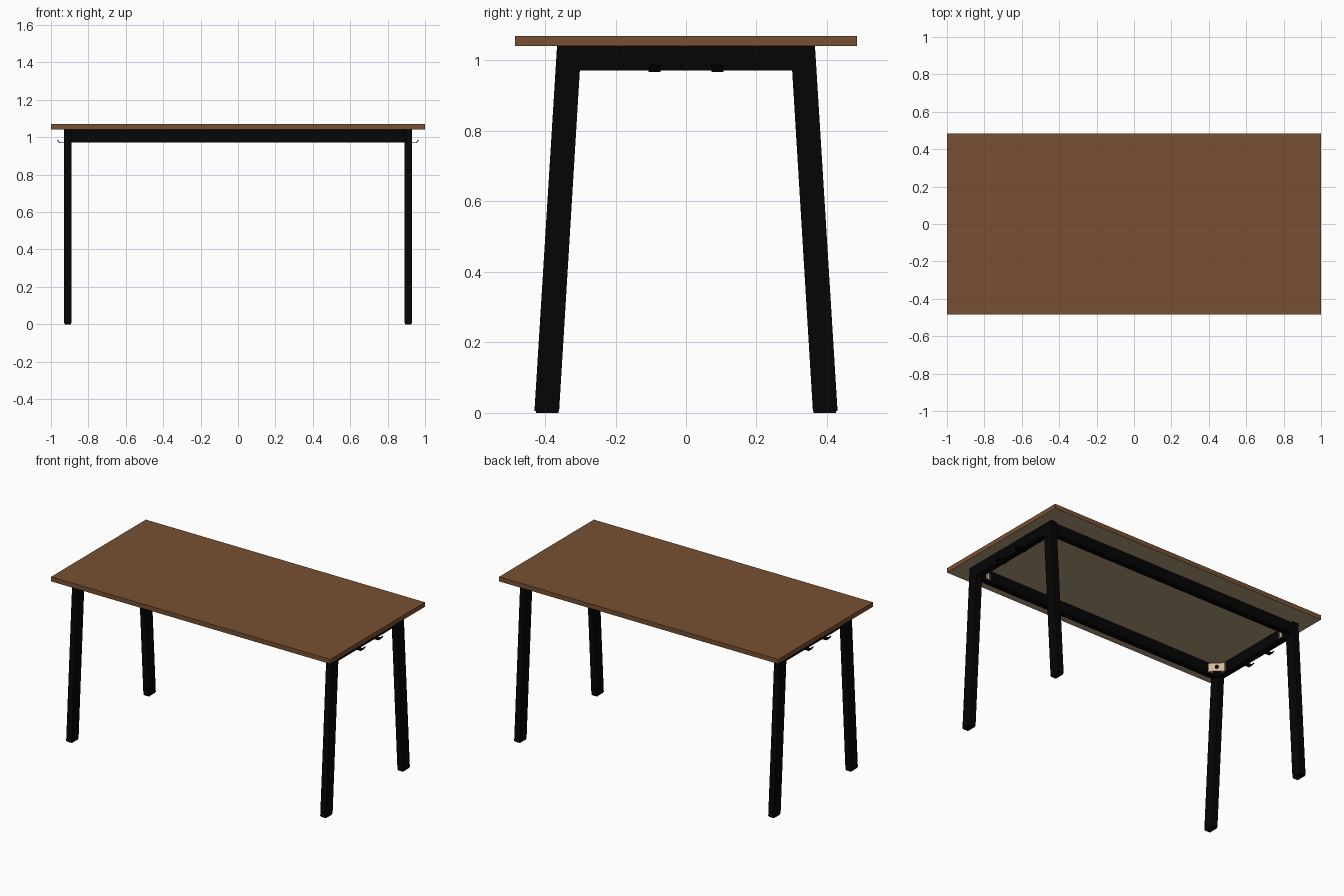
import bpy
import bmesh
from math import radians
from mathutils import Matrix, Vector

if "Cube" in bpy.data.objects:
    bpy.data.objects.remove(bpy.data.objects["Cube"], do_unlink=True)


def material(name, colour):
    mat = bpy.data.materials.new(name)
    mat.use_nodes = True
    mat.diffuse_color = (*colour, 1)
    bsdf = next(n for n in mat.node_tree.nodes if n.type == "BSDF_PRINCIPLED")
    bsdf.inputs["Base Color"].default_value = (*colour, 1)
    return mat


WOOD = material("brown wood", (0.186, 0.08, 0.032))
UNDERSIDE = material("pale board underside", (0.46, 0.34, 0.21))
BLACK = material("black steel", (0.0015, 0.0015, 0.0015))
BEIGE = material("beige bracket", (0.65, 0.48, 0.3))


def finish(name, bm, mat):
    bmesh.ops.recalc_face_normals(bm, faces=bm.faces)
    mesh = bpy.data.meshes.new(name)
    bm.to_mesh(mesh)
    bm.free()
    mesh.materials.append(mat)
    obj = bpy.data.objects.new(name, mesh)
    bpy.context.collection.objects.link(obj)
    return obj


def box(name, centre, size, mat, turn=0):
    bm = bmesh.new()
    bmesh.ops.create_cube(bm, size=1, matrix=Matrix.Translation(centre)
                          @ Matrix.Rotation(turn, 4, "Z")
                          @ Matrix.Diagonal((*size, 1)))
    return finish(name, bm, mat)


def prism(name, outline, sweep, mat):
    """Extrude a closed outline of 3D points along a vector."""
    bm = bmesh.new()
    face = bm.faces.new([bm.verts.new(p) for p in outline])
    out = bmesh.ops.extrude_face_region(bm, geom=[face])
    moved = [g for g in out["geom"] if isinstance(g, bmesh.types.BMVert)]
    bmesh.ops.translate(bm, verts=moved, vec=sweep)
    return finish(name, bm, mat)


TOP_LOW, TOP_HIGH = 1.041, 1.07
RAIL_LOW = 0.972
RAIL_MID, RAIL_H = (TOP_LOW + RAIL_LOW) / 2, TOP_LOW - RAIL_LOW

# Tabletop with a differently coloured underside
top = box("tabletop", (0, 0, (TOP_LOW + TOP_HIGH) / 2),
          (2, 0.97, TOP_HIGH - TOP_LOW), WOOD)
top.data.materials.append(UNDERSIDE)
for face in top.data.polygons:
    if face.normal.z < -0.5:
        face.material_index = 1

for sx, end in ((1, "left"), (-1, "right")):
    # End rail joining the pair of legs
    box(f"{end}_end_rail", (sx * 0.91, 0, RAIL_MID), (0.04, 0.62, RAIL_H), BLACK)

    for sy, side in ((-1, "front"), (1, "back")):
        # Splayed leg with a thin foot pad
        prism(f"{side}_{end}_leg",
              [(sx * 0.89, sy * y, z) for y, z in
               ((0.36, 0.006), (0.43, 0.006), (0.366, TOP_LOW), (0.297, TOP_LOW))],
              Vector((sx * 0.04, 0, 0)), BLACK)
        box(f"{side}_{end}_foot", (sx * 0.91, sy * 0.394, 0.004),
            (0.036, 0.064, 0.008), BLACK)

        # Diagonal corner bracket with folded tabs against both rails
        turn = radians(-45 * sx * sy)
        inward = Vector((-sx, -sy, 0)).normalized()
        spot = Vector((sx * 0.855, sy * 0.275, RAIL_MID))
        box(f"{side}_{end}_bracket", spot, (0.1, 0.006, 0.054), BEIGE, turn)
        box(f"{side}_{end}_long_tab", (sx * 0.835, sy * 0.309, RAIL_MID),
            (0.03, 0.006, 0.054), BEIGE)
        box(f"{side}_{end}_end_tab", (sx * 0.887, sy * 0.255, RAIL_MID),
            (0.006, 0.03, 0.054), BEIGE)

        # Bolt through the bracket
        bm = bmesh.new()
        bmesh.ops.create_cone(
            bm, cap_ends=True, segments=12, radius1=0.011, radius2=0.011, depth=0.012,
            matrix=Matrix.Translation(spot + inward * 0.005)
            @ inward.to_track_quat("Z", "Y").to_matrix().to_4x4())
        finish(f"{side}_{end}_bolt", bm, BLACK)

        # Hook strip under the end rail, turned up at its tip
        prism(f"{side}_{end}_hook",
              [(sx * x, sy * 0.09 - 0.017, z) for x, z in
               ((0.89, 0.968), (0.955, 0.968), (0.967, 0.986),
                (0.963, 0.988), (0.953, 0.972), (0.89, 0.972))],
              Vector((0, 0.034, 0)), BLACK)

# Long rails between the end frames
for sy, side in ((-1, "front"), (1, "back")):
    box(f"{side}_long_rail", (0, sy * 0.332, RAIL_MID), (1.79, 0.04, RAIL_H), BLACK)
